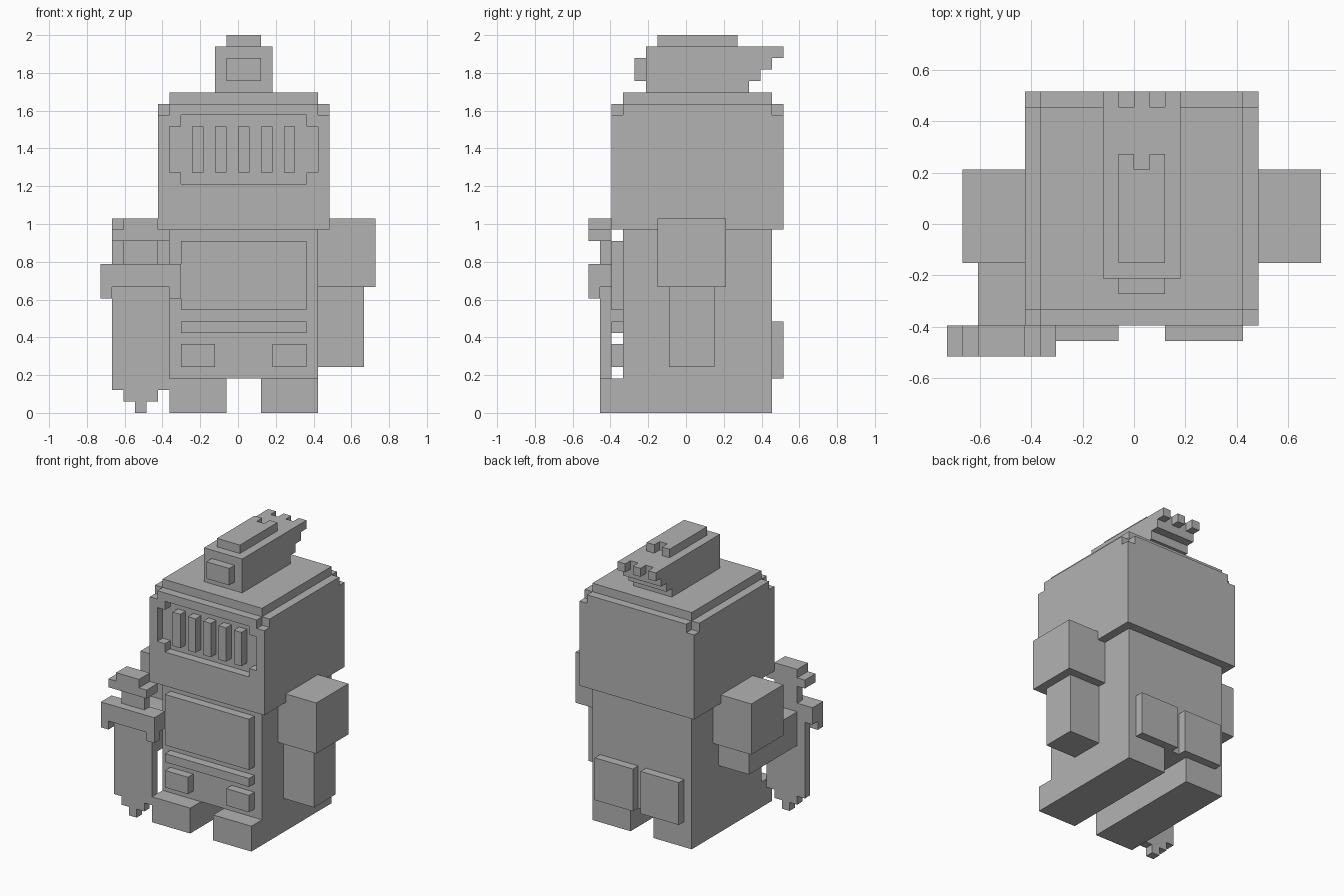
import bpy
import bmesh
from mathutils import Vector

if "Cube" in bpy.data.objects:
    bpy.data.objects.remove(bpy.data.objects["Cube"], do_unlink=True)

U = 2 / 33  # edge length of one block

stone = bpy.data.materials.new("stone_grey")
stone.use_nodes = True
GREY = (0.45, 0.45, 0.45, 1)
stone.diffuse_color = GREY
stone.node_tree.nodes["Principled BSDF"].inputs["Base Color"].default_value = GREY


def prism(name, outline, axis, lo, hi):
    """Extrude a 2D outline, in blocks, along axis x, y or z from lo to hi."""
    place = {"x": lambda a, b, d: (d, a, b),
             "y": lambda a, b, d: (a, d, b),
             "z": lambda a, b, d: (a, b, d)}[axis]
    bm = bmesh.new()
    face = bm.faces.new([bm.verts.new(Vector(place(a, b, lo)) * U) for a, b in outline])
    grown = bmesh.ops.extrude_face_region(bm, geom=[face], use_keep_orig=True)
    moved = [v for v in grown["geom"] if isinstance(v, bmesh.types.BMVert)]
    bmesh.ops.translate(bm, verts=moved, vec=Vector(place(0, 0, hi - lo)) * U)
    bmesh.ops.recalc_face_normals(bm, faces=bm.faces[:])
    mesh = bpy.data.meshes.new(name)
    bm.to_mesh(mesh)
    bm.free()
    mesh.materials.append(stone)
    obj = bpy.data.objects.new(name, mesh)
    bpy.context.collection.objects.link(obj)
    return obj


def box(name, x, y, z):
    rect = [(x[0], y[0]), (x[1], y[0]), (x[1], y[1]), (x[0], y[1])]
    return prism(name, rect, "z", *z)


def mirrored(half, centre):
    """Complete a symmetric outline from its half, given as (offset, height)."""
    return ([(centre + a, b) for a, b in half]
            + [(centre - a, b) for a, b in reversed(half)])


def cut(obj, cutter):
    cutter.hide_render = True
    mod = obj.modifiers.new("cut", "BOOLEAN")
    mod.operation, mod.solver, mod.object = "DIFFERENCE", "EXACT", cutter
    bpy.context.view_layer.objects.active = obj
    bpy.ops.object.modifier_apply(modifier=mod.name)
    bpy.data.objects.remove(cutter, do_unlink=True)


MID = 0.5  # centre line of the body

# Body with legs as one arch-shaped profile, feet stepping forward
box("torso", (-6, 7), (-5.5, 7.5), (3, 16))
for side, x in (("right", -6), ("left", 2)):
    box(side + "_leg", (x, x + 5), (-7.5, 7.5), (0, 3))

# Raised chest details
FRONT = (-6.5, -5.5)
box("chest_panel", (-5, 6), FRONT, (9, 15))
box("belt_strip", (-5, 6), FRONT, (7, 8))
box("right_button", (-5, -2), FRONT, (4, 6))
box("left_button", (3, 6), FRONT, (4, 6))

# Back pockets
for side, x in (("right", -5), ("left", 1)):
    box(side + "_back_pad", (x, x + 5), (7.5, 8.5), (3, 8))

# Helmet with notched top corners and a recessed visor
helmet = box("helmet", (-7, 8), (-6.5, 8.5), (16, 27))
for x in ((-8, -6), (7, 9)):
    for y in ((-8, -5.5), (7.5, 9)):
        cut(helmet, box("corner_cutter", x, y, (26, 28)))
visor = mirrored([(5.5, 20), (5.5, 21), (6.5, 21), (6.5, 25), (5.5, 25), (5.5, 26)], MID)
cut(helmet, prism("visor_cutter", visor, "y", -8, -5.5))
box("helmet_top", (-6, 7), (-5.5, 7.5), (27, 28))
for i in range(5):
    x = -4 + 2 * i
    box(f"visor_bar_{i + 1}", (x, x + 1), FRONT, (21, 25))

# Crest: stepped side profile, toothed back edge, cap and front stud
crest = [(-3.5, 28), (5.5, 28), (5.5, 29), (6.5, 29), (6.5, 30), (7.5, 30),
         (7.5, 32), (-3.5, 32)]
prism("crest", crest, "x", -2, 3)
for i in range(3):
    x = -2 + 2 * i
    box(f"crest_tooth_{i + 1}", (x, x + 1), (7.5, 8.5), (31, 32))
cap = mirrored([(1.5, -2.5), (1.5, 4.5), (0.5, 4.5), (0.5, 3.5)], MID)
prism("crest_cap", cap, "z", 32, 33)
box("crest_stud", (-1, 2), (-4.5, -3.5), (29, 31))

# Arms: left hangs down, right forearm reaches forward
for side, x in (("right", -11), ("left", 7)):
    box(side + "_upper_arm", (x, x + 5), (-2.5, 3.5), (11, 17))
box("left_forearm", (7, 11), (-1.5, 2.5), (4, 11))
box("right_forearm", (-10, -6), (-6.5, 2.5), (8, 12))

# Sword held point down in the right hand
SWORD = -8.5
blade = [(0.5, 0), (0.5, 1), (1.5, 1), (1.5, 2), (2.5, 2), (2.5, 11)]
prism("sword_blade", mirrored(blade, SWORD), "y", -7.5, -6.5)
guard = [(2.5, 11), (2.5, 10), (3.5, 10), (3.5, 13)]
prism("sword_guard", mirrored(guard, SWORD), "y", -8.5, -7.5)
box("sword_guard_back", (-12, -5), (-7.5, -6.5), (11, 13))
box("sword_grip", (-10, -7), (-7.5, -6.5), (13, 15))
pommel = [(2.5, 15), (2.5, 16), (1.5, 16), (1.5, 17)]
prism("sword_pommel", mirrored(pommel, SWORD), "y", -8.5, -6.5)
